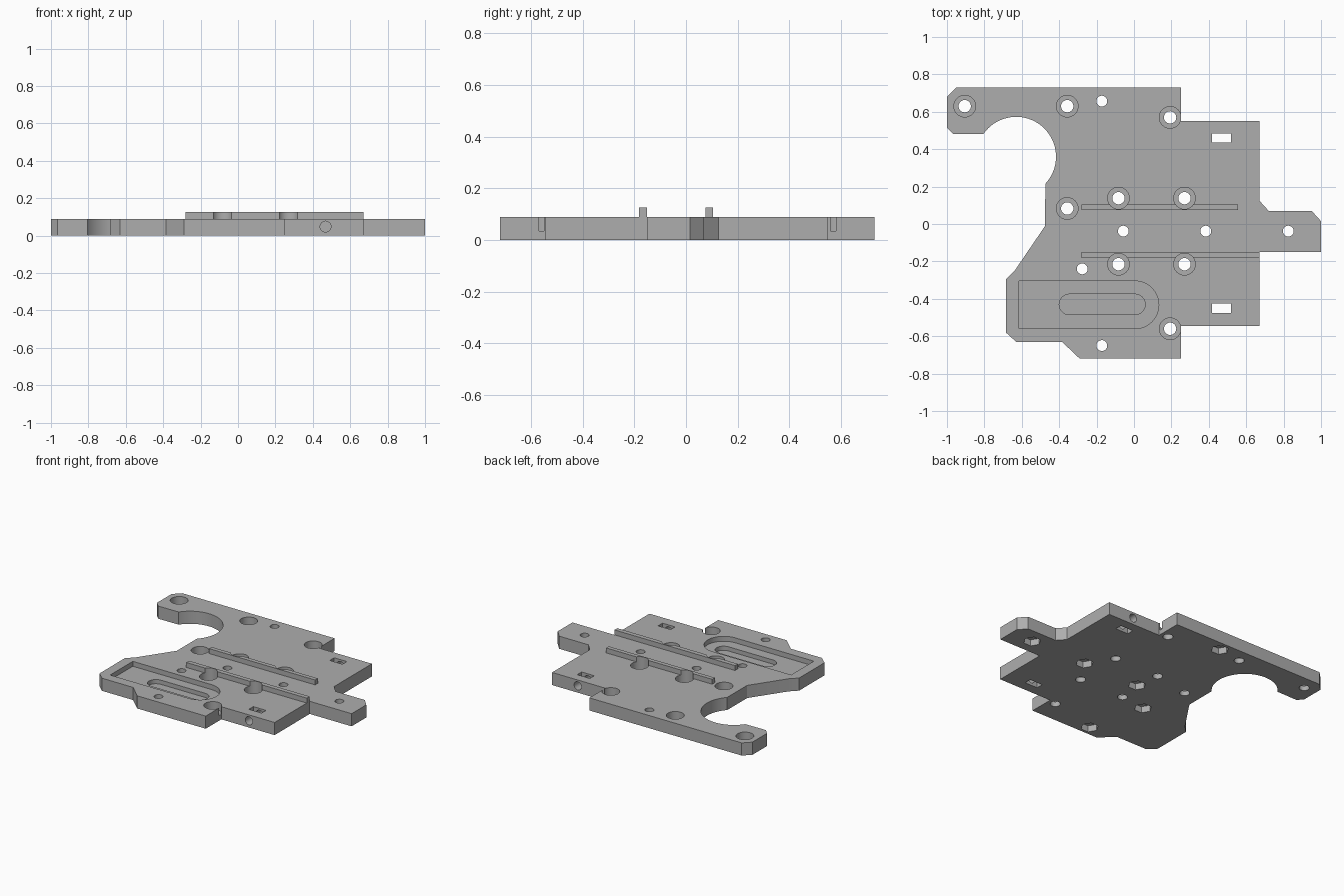
import bpy, bmesh
from math import pi, cos, sin, radians

cube = bpy.data.objects.get("Cube")
if cube:
    bpy.data.objects.remove(cube, do_unlink=True)

grey = bpy.data.materials.new("matte grey")
grey.use_nodes = True
colour = (0.42, 0.42, 0.42, 1)
grey.diffuse_color = colour
grey.node_tree.nodes["Principled BSDF"].inputs["Base Color"].default_value = colour

T = 0.09          # plate thickness
RAIL_TOP = 0.125


def arc(x, y, r, start, end, n):
    """Points along a circular arc, angles in degrees."""
    angles = [radians(start + (end - start) * i / n) for i in range(n + 1)]
    return [(x + r * cos(a), y + r * sin(a)) for a in angles]


def circle(x, y, r, n=32):
    return arc(x, y, r, 0, 360, n)[:-1]


def rect(x0, x1, y0, y1):
    return [(x0, y0), (x1, y0), (x1, y1), (x0, y1)]


def prism(name, points, z0, z1):
    """Extrude a flat outline from z0 to z1."""
    bm = bmesh.new()
    face = bm.faces.new([bm.verts.new((x, y, z0)) for x, y in points])
    out = bmesh.ops.extrude_face_region(bm, geom=[face])
    top = [v for v in out["geom"] if isinstance(v, bmesh.types.BMVert)]
    bmesh.ops.translate(bm, verts=top, vec=(0, 0, z1 - z0))
    bmesh.ops.recalc_face_normals(bm, faces=bm.faces)
    mesh = bpy.data.meshes.new(name)
    bm.to_mesh(mesh)
    bm.free()
    mesh.materials.append(grey)
    obj = bpy.data.objects.new(name, mesh)
    bpy.context.collection.objects.link(obj)
    return obj


# Plate outline, with the round bay on the left edge
outline = [(-1, 0.68), (-0.95, 0.73), (0.25, 0.73), (0.25, 0.55), (0.67, 0.55),
           (0.67, 0.125), (0.72, 0.07), (0.95, 0.07), (1, 0.015), (1, -0.15),
           (0.67, -0.15), (0.67, -0.545), (0.25, -0.545), (0.25, -0.72),
           (-0.29, -0.72), (-0.385, -0.63), (-0.63, -0.63), (-0.685, -0.58),
           (-0.685, -0.295), (-0.635, -0.245), (-0.475, -0.01)]
outline += arc(-0.63, 0.36, 0.213, -43, 145, 36)
outline += [(-0.965, 0.48), (-1, 0.515)]
plate = prism("base_plate", outline, 0, T)

# Two raised guide rails
rails = [prism("back_rail", rect(-0.28, 0.555, 0.075, 0.105), T, RAIL_TOP),
         prism("front_rail", rect(-0.28, 0.67, -0.183, -0.151), T, RAIL_TOP)]

cutters = []


def cut(points, z0, z1):
    obj = prism("cutter", points, z0, z1)
    obj.hide_render = True
    cutters.append(obj)
    return obj


# Counterbored screw holes
screws = [(-0.905, 0.63), (-0.357, 0.63), (0.193, 0.57), (-0.357, 0.083),
          (-0.083, 0.138), (0.27, 0.138), (-0.083, -0.215), (0.27, -0.215),
          (0.193, -0.56)]
for x, y in screws:
    cut(circle(x, y, 0.033), -0.1, 0.06)
    cut(circle(x, y, 0.058), 0.035, 0.2)

# Plain holes with hexagonal nut pockets underneath
nuts = [(-0.172, 0.657), (-0.172, -0.65), (-0.277, -0.24),
        (-0.057, -0.038), (0.384, -0.038), (0.825, -0.038)]
for x, y in nuts:
    cut(circle(x, y, 0.029), 0.03, 0.2)
    cut(circle(x, y, 0.058, 6), -0.1, 0.045)

# Nut slots, each with a screw hole from the plate edge
for y, side in ((0.46, 1), (-0.45, -1)):
    cut(rect(0.418, 0.518, y - 0.025, y + 0.025), -0.1, 0.2)
    hole = cut(circle(0, 0, 0.029), 0.36, 0.7)
    hole.rotation_euler.x = -side * pi / 2
    hole.location = (0.468, 0, 0.048)

# Stepped pocket: round-ended recess with a deeper slot in its floor
cut([(-0.615, -0.305), (-0.615, -0.56)] + arc(0.005, -0.4325, 0.1275, -90, 90, 24), 0.055, 0.2)
cut(arc(0.005, -0.43, 0.055, -90, 90, 16) + arc(-0.345, -0.43, 0.055, 90, 270, 16), 0.025, 0.1)

# Apply the cuts one by one, then drop the cutters
for body in [plate] + rails:
    for tool in cutters:
        mod = body.modifiers.new("cut", 'BOOLEAN')
        mod.operation, mod.solver, mod.object = 'DIFFERENCE', 'EXACT', tool
    bpy.context.view_layer.update()
    baked = bpy.data.meshes.new_from_object(
        body.evaluated_get(bpy.context.evaluated_depsgraph_get()))
    body.modifiers.clear()
    body.data = baked
for tool in cutters:
    bpy.data.objects.remove(tool, do_unlink=True)

# Smooth round walls, sharp edges
bpy.ops.object.select_all(action='DESELECT')
for body in [plate] + rails:
    body.select_set(True)
bpy.context.view_layer.objects.active = plate
bpy.ops.object.shade_smooth_by_angle(angle=radians(30))
